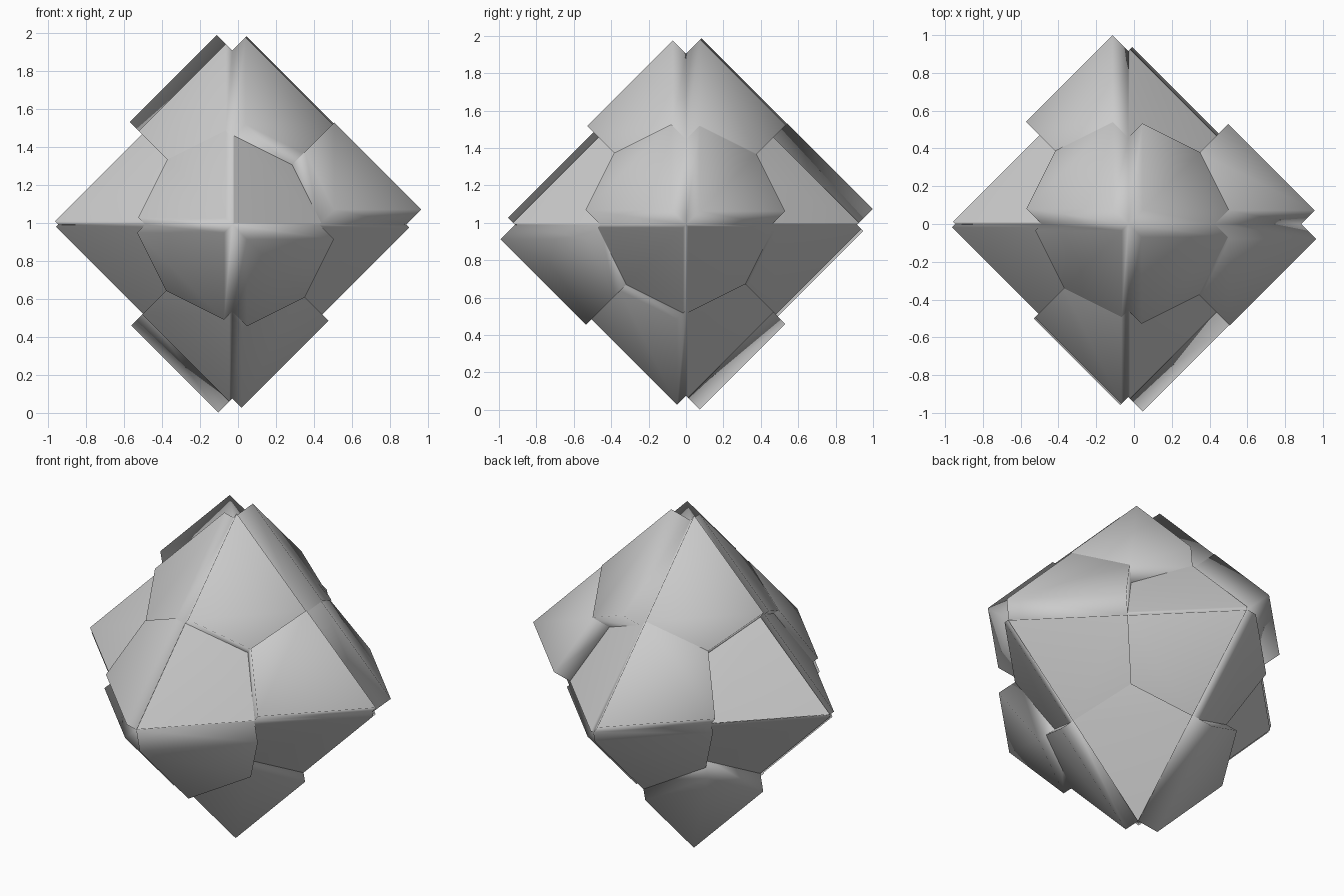
import bpy, bmesh
from mathutils import Vector

if "Cube" in bpy.data.objects:
    bpy.data.objects.remove(bpy.data.objects["Cube"])

A = 0.915                         # octahedron radius
C = Vector((-0.03, 0.0, 0.99))    # octahedron centre

# Raise of the X, Y and Z corner panel in each octant (per axis component)
RAISE = {
    (-1, -1,  1): (0.018, 0.037, 0.035),
    ( 1, -1,  1): (0.079, 0.010, 0.070),
    (-1,  1,  1): (0.012, 0.084, 0.082),
    ( 1,  1,  1): (0.072, 0.010, 0.075),
    (-1, -1, -1): (0.012, 0.043, 0.015),
    ( 1, -1, -1): (0.015, 0.077, 0.048),
    (-1,  1, -1): (0.008, 0.033, 0.073),
    ( 1,  1, -1): (0.013, 0.022, 0.010),
}

bm = bmesh.new()
cache = {}


def vert(p):
    key = tuple(round(c, 4) for c in p)
    if key not in cache:
        cache[key] = bm.verts.new(C + p)
    return cache[key]


# Base octahedron: every face is split into three corner panels
panels = []
for signs, heights in RAISE.items():
    tips = [Vector([signs[k] * A if k == i else 0 for k in range(3)]) for i in range(3)]
    middle = sum(tips, Vector()) / 3
    out = Vector(signs)
    for i in range(3):
        t, n, p = tips[i], tips[(i + 1) % 3], tips[(i + 2) % 3]
        ring = [t, (t + n) / 2, middle, (t + p) / 2]
        if signs[0] * signs[1] * signs[2] < 0:
            ring.reverse()
        panels.append((bm.faces.new([vert(q) for q in ring]), out * heights[i]))

# Push each panel straight out of its face
for face, move in panels:
    top = bmesh.ops.extrude_discrete_faces(bm, faces=[face])["faces"][0]
    bmesh.ops.translate(bm, verts=top.verts[:], vec=move)

for f in bm.faces:
    f.smooth = True
mesh = bpy.data.meshes.new("panelled_octahedron")
bm.to_mesh(mesh)
bm.free()
obj = bpy.data.objects.new("panelled_octahedron", mesh)
bpy.context.collection.objects.link(obj)

# Soft shading that favours the large panels
wn = obj.modifiers.new("panel_shading", 'WEIGHTED_NORMAL')
wn.mode = 'FACE_AREA'
